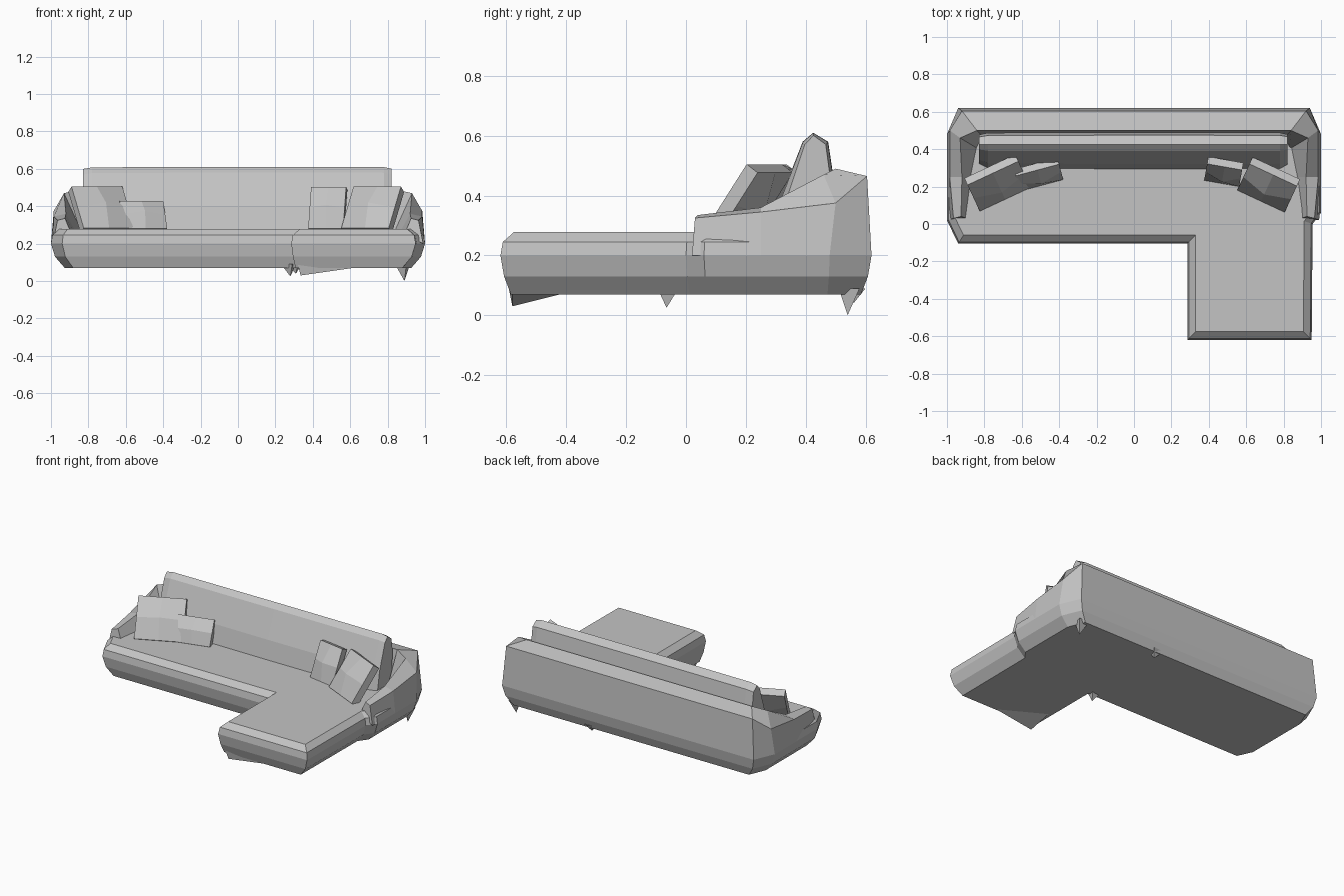
import bpy, bmesh, math
from mathutils import Vector, Matrix

if "Cube" in bpy.data.objects:
    bpy.data.objects.remove(bpy.data.objects["Cube"])

fabric = bpy.data.materials.new("grey fabric")
fabric.diffuse_color = (0.55, 0.55, 0.55, 1)
fabric.use_nodes = True
fabric.node_tree.nodes["Principled BSDF"].inputs["Base Color"].default_value = fabric.diffuse_color


def finish(name, bm):
    bmesh.ops.recalc_face_normals(bm, faces=bm.faces)
    me = bpy.data.meshes.new(name)
    bm.to_mesh(me)
    bm.free()
    me.materials.append(fabric)
    ob = bpy.data.objects.new(name, me)
    bpy.context.collection.objects.link(ob)
    return ob


def loft(name, rings):
    """Skin closed rings of equal length and cap both ends."""
    bm = bmesh.new()
    vs = [[bm.verts.new(p) for p in r] for r in rings]
    n = len(vs[0])
    for a, b in zip(vs, vs[1:]):
        for i in range(n):
            j = (i + 1) % n
            bm.faces.new((a[i], a[j], b[j], b[i]))
    bm.faces.new(vs[0])
    bm.faces.new(vs[-1])
    return finish(name, bm)


def inset(outline, d):
    """Shrink a counter-clockwise outline by d with mitred corners."""
    out = []
    for i, p in enumerate(outline):
        p = Vector(p)
        e1 = (p - Vector(outline[i - 1])).normalized()
        e2 = (Vector(outline[(i + 1) % len(outline)]) - p).normalized()
        n1, n2 = Vector((-e1.y, e1.x)), Vector((-e2.y, e2.x))
        out.append(p + (n1 + n2) * d / (1 + n1.dot(n2)))
    return out


# L-shaped seat with rounded-off rims
plan = [(-1, 0.02), (-0.94, -0.105), (0.285, -0.105), (0.285, -0.62), (0.95, -0.62),
        (0.955, 0.0), (1, 0.06), (1, 0.48), (0.94, 0.62), (-0.94, 0.62), (-1, 0.48)]
levels = [(0.07, 0.035, 0.96), (0.13, 0.012, 0.99), (0.2, 0.0, 1),
          (0.245, 0.008, 1), (0.278, 0.045, 1)]
loft("seat", [[(p.x * s, p.y, z) for p in inset(plan, d)] for z, d, s in levels])

# Arms and back shell: one section swept round a U, right half mirrored
left = [
    [(-0.99, 0.02, 0.2), (-0.965, 0.03, 0.325), (-0.925, 0.04, 0.335), (-0.89, 0.03, 0.25)],
    [(-1, 0.25, 0.2), (-0.985, 0.25, 0.345), (-0.92, 0.25, 0.36), (-0.86, 0.25, 0.25)],
    [(-1, 0.48, 0.2), (-0.985, 0.5, 0.375), (-0.93, 0.46, 0.47), (-0.83, 0.4, 0.25)],
    [(-0.94, 0.62, 0.2), (-0.92, 0.605, 0.465), (-0.84, 0.5, 0.49), (-0.8, 0.46, 0.25)],
]
right = [[(-x, y, z) for x, y, z in s] for s in reversed(left)]
loft("arms_and_back", left + right)

# Long leaning back cushion
profile = [(0.29, 0.26), (0.32, 0.4), (0.39, 0.58), (0.425, 0.61),
           (0.475, 0.58), (0.49, 0.48), (0.47, 0.26)]
ends = [(-0.83, 0.78), (-0.78, 0.96), (0, 1), (0.78, 0.98), (0.82, 0.82)]
loft("back_cushion", [[(x, 0.43 + (y - 0.43) * s, z if z < 0.5 else z - 0.05 * (1 - s))
                       for y, z in profile] for x, s in ends])


def pillow(name, loc, size, lean, yaw):
    """Throw pillow: a box split once each way with a pinched rim."""
    w, h, t = size
    bm = bmesh.new()
    bmesh.ops.create_cube(bm, size=2)
    bmesh.ops.subdivide_edges(bm, edges=bm.edges[:], cuts=1, use_grid_fill=True)
    for v in bm.verts:
        rim = max(abs(v.co.x), abs(v.co.z)) > 0.5
        v.co = Vector((v.co.x * w / 2, v.co.y * t / 2 * (0.35 if rim else 1), v.co.z * h / 2))
    m = (Matrix.Translation(loc) @ Matrix.Rotation(math.radians(yaw), 4, 'Z')
         @ Matrix.Rotation(math.radians(-lean), 4, 'X'))
    bm.transform(m)
    finish(name, bm)


# Throw pillows in both corners
pillow("left_large_pillow", (-0.73, 0.22, 0.38), (0.3, 0.27, 0.14), 35, 25)
pillow("left_small_pillow", (-0.51, 0.265, 0.345), (0.24, 0.17, 0.12), 30, 15)
pillow("right_large_pillow", (0.72, 0.21, 0.38), (0.28, 0.27, 0.14), 35, -25)
pillow("right_small_pillow", (0.48, 0.28, 0.385), (0.19, 0.24, 0.12), 22, -10)


def foot(name, tip, base):
    """Pointed foot from a triangle down to a tip."""
    bm = bmesh.new()
    t = bm.verts.new(tip)
    b = [bm.verts.new(p) for p in base]
    bm.faces.new(b)
    for i in range(3):
        bm.faces.new((b[i], b[(i + 1) % 3], t))
    finish(name, bm)


# Small pointed feet
for name, x, y, z in [("inner_foot", 0.28, -0.065, 0.025), ("back_right_foot", 0.89, 0.54, 0.0),
                      ("back_middle_foot", 0.31, 0.56, 0.04)]:
    foot(name, (x, y, z), [(x - 0.05, y + 0.03, 0.09), (x + 0.03, y + 0.04, 0.09),
                           (x + 0.01, y - 0.03, 0.09)])
foot("chaise_foot", (0.335, -0.58, 0.03),
     [(0.31, -0.6, 0.13), (0.65, -0.58, 0.075), (0.33, -0.4, 0.075)])
